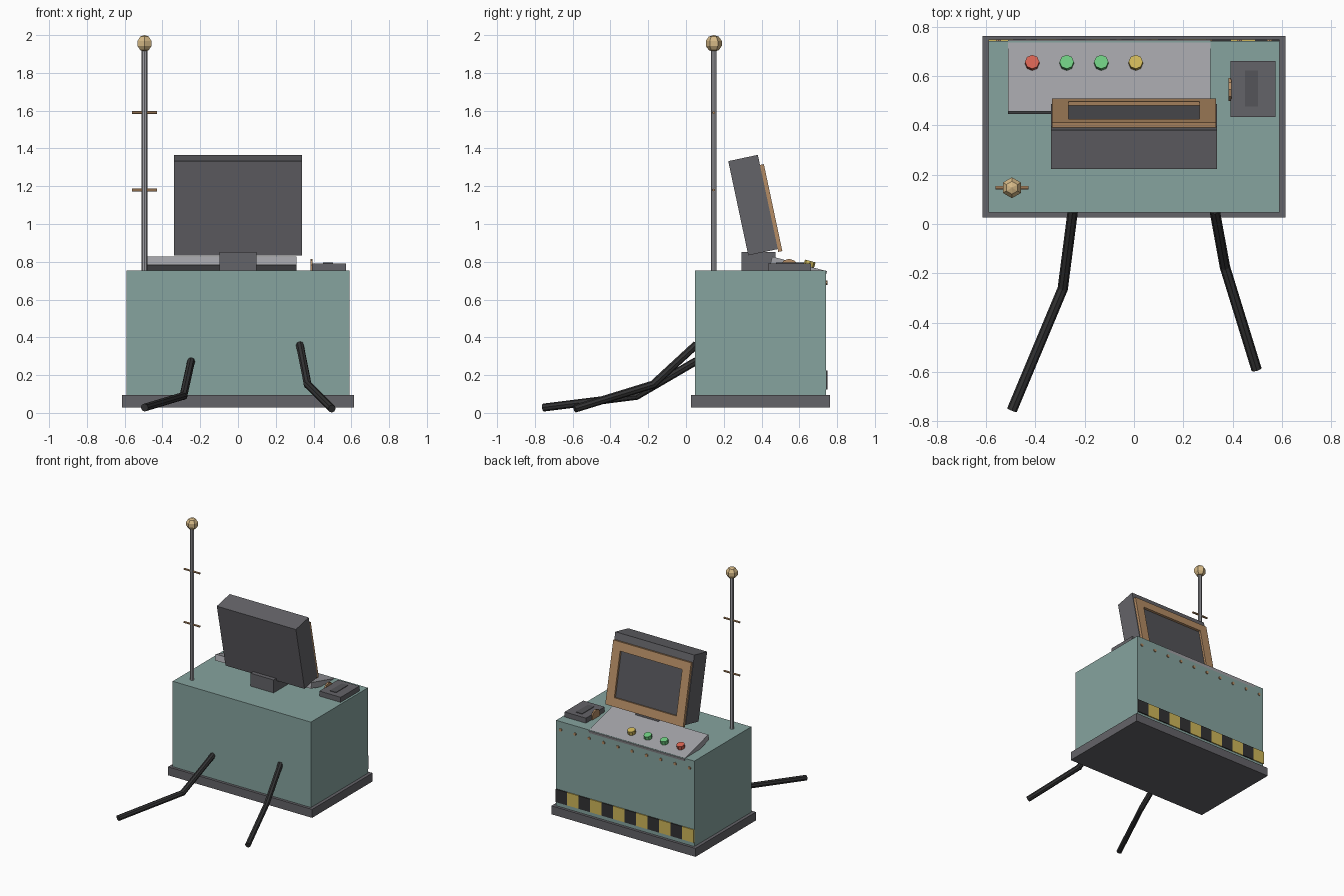
import bpy, bmesh, math
from mathutils import Vector, Matrix

if "Cube" in bpy.data.objects:
    bpy.data.objects.remove(bpy.data.objects["Cube"])


def material(name, r, g, b):
    m = bpy.data.materials.new(name)
    m.diffuse_color = (r, g, b, 1)
    m.use_nodes = True
    m.node_tree.nodes["Principled BSDF"].inputs["Base Color"].default_value = m.diffuse_color
    return m


TEAL = material("teal paint", .24, .37, .345)
DARK = material("dark grey metal", .127, .125, .138)
GREY = material("light grey metal", .36, .36, .385)
COPPER = material("copper", .46, .265, .13)
BLACK = material("black rubber", .032, .032, .033)
RED = material("red button", .68, .125, .085)
GREEN = material("green button", .16, .60, .22)
YELLOW = material("yellow", .62, .47, .10)
SAND = material("pale brass", .66, .48, .24)
SCREEN = material("screen grey", .09, .09, .10)


def finish(bm, name, mat, matrix):
    me = bpy.data.meshes.new(name)
    bm.normal_update()
    bm.to_mesh(me)
    bm.free()
    me.materials.append(mat)
    ob = bpy.data.objects.new(name, me)
    ob.matrix_world = matrix
    bpy.context.collection.objects.link(ob)
    return ob


def box(name, mat, centre, size, tilt=0, parent=Matrix()):
    bm = bmesh.new()
    bmesh.ops.create_cube(bm, size=1)
    bmesh.ops.scale(bm, vec=size, verts=bm.verts)
    m = parent @ Matrix.Translation(centre) @ Matrix.Rotation(math.radians(tilt), 4, 'X')
    return finish(bm, name, mat, m)


def rod(name, mat, a, b, radius, sides=8, parent=Matrix()):
    a, b = Vector(a), Vector(b)
    bm = bmesh.new()
    bmesh.ops.create_cone(bm, cap_ends=True, segments=sides, radius1=radius,
                          radius2=radius, depth=(b - a).length)
    turn = (b - a).to_track_quat('Z', 'Y').to_matrix().to_4x4()
    return finish(bm, name, mat, parent @ Matrix.Translation((a + b) / 2) @ turn)


def frame(tilt, *origin):
    return Matrix.Translation(origin) @ Matrix.Rotation(math.radians(tilt), 4, 'X')


# Cabinet
MID = .394
box("base_plinth", DARK, (0, MID, .0615), (1.23, .737, .065))
box("cabinet_body", TEAL, (0, MID, .423), (1.18, .695, .66))
BACK = MID + .3475

# Warning stripes and rivets on the operator side
n = 12
w = 1.18 / n
for i in range(n):
    box(f"warning_stripe_{i}", BLACK if i % 2 else YELLOW,
        (-.59 + w * (i + .5), BACK + .003, .175), (w, .009, .1))
for i in range(10):
    x = -.55 + i * 1.1 / 9
    rod(f"rivet_{i}", COPPER, (x, BACK - .004, .69), (x, BACK + .007, .69), .012, 6)

# Sloping control panel with buttons
panel = frame(-15, 0, .596, .767)
box("control_panel", GREY, (-.1, 0, 0), (.82, .30, .045), parent=panel)
for i, mat in enumerate((RED, GREEN, GREEN, YELLOW)):
    x = -.413 + .14 * i
    rod(f"button_{i}", mat, (x, .05, .015), (x, .05, .052), .029, 8, panel)

# Monitor: stand, tilted case, raised bezel and recessed screen
box("monitor_stand", DARK, (0, .383, .80), (.197, .18, .105))
mon = frame(12, 0, .355, 1.10)
box("monitor_case", DARK, (0, 0, 0), (.675, .16, .51), parent=mon)
bw, bh, sw, sh, vz = .665, .47, .53, .34, -.035
for s, side in ((-1, "left"), (1, "right")):
    box(f"bezel_{side}", COPPER, (s * (bw + sw) / 4, .09, vz),
        ((bw - sw) / 2, .022, bh), parent=mon)
for s, side in ((-1, "bottom"), (1, "top")):
    box(f"bezel_{side}", COPPER, (0, .09, vz + s * (bh + sh) / 4),
        (sw, .022, (bh - sh) / 2), parent=mon)
box("screen", SCREEN, (0, .081, vz), (sw, .008, sh), parent=mon)

# Card reader with slot and side dial
box("reader_box", DARK, (.482, .548, .771), (.182, .228, .042))
box("reader_slot", SCREEN, (.477, .55, .793), (.053, .147, .006))
rod("reader_dial", COPPER, (.383, .546, .767), (.395, .546, .767), .049, 10)

# Antenna
AX, AY = -.495, .147
rod("antenna_pole", GREY, (AX, AY, .75), (AX, AY, 1.93), .015, 8)
for i, z in enumerate((1.18, 1.59)):
    rod(f"antenna_crossbar_{i}", COPPER, (AX - .067, AY, z), (AX + .067, AY, z), .008, 6)
bm = bmesh.new()
bmesh.ops.create_uvsphere(bm, u_segments=6, v_segments=5, radius=.0445)
finish(bm, "antenna_ball", SAND, Matrix.Translation((AX, AY, 1.956)))

# Trailing cables
cables = {"left": ((-.248, .055, .275), (-.289, -.262, .09), (-.495, -.755, .028)),
          "right": ((.327, .055, .362), (.369, -.175, .15), (.497, -.59, .022))}
for side, pts in cables.items():
    for i in range(2):
        a, b = Vector(pts[i]), Vector(pts[i + 1])
        lap = (b - a).normalized() * .008
        rod(f"cable_{side}_{i}", BLACK, a - lap * i, b + lap * (1 - i), .021, 8)
